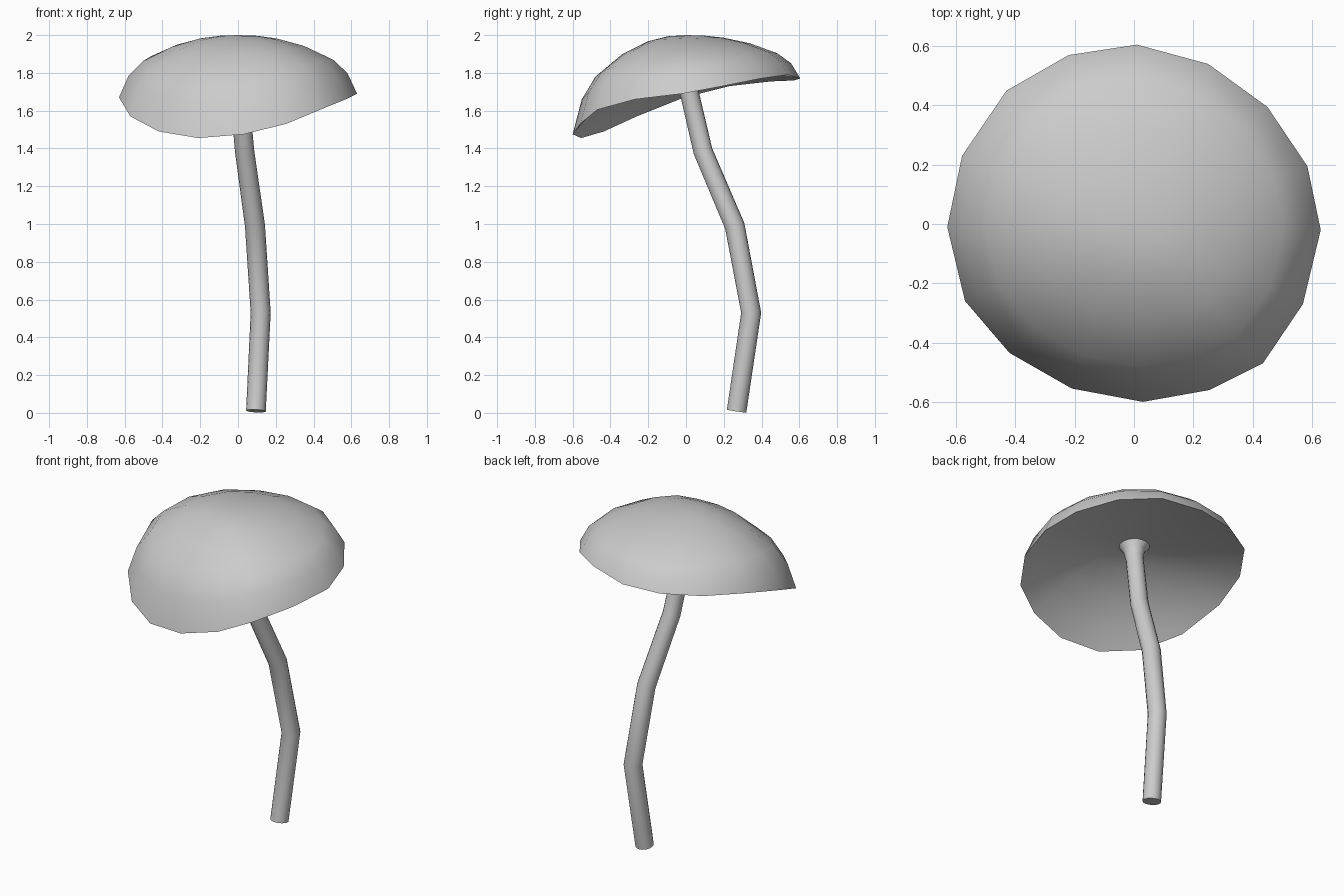
import bpy, bmesh, math
from mathutils import Vector

if "Cube" in bpy.data.objects:
    bpy.data.objects.remove(bpy.data.objects["Cube"])

grey = bpy.data.materials.new("plain grey")
grey.diffuse_color = (0.6, 0.6, 0.6, 1)
grey.use_nodes = True
grey.node_tree.nodes["Principled BSDF"].inputs["Base Color"].default_value = grey.diffuse_color


def skin(name, rings, start, end):
    """Bridge equal-length rings of points and close both ends with a point."""
    bm = bmesh.new()
    loops = [[bm.verts.new(p) for p in ring] for ring in rings]
    n = len(loops[0])
    for a, b in zip(loops, loops[1:]):
        for i in range(n):
            j = (i + 1) % n
            bm.faces.new((a[i], a[j], b[j], b[i]))
    for loop, tip in ((loops[0], start), (loops[-1], end)):
        v = bm.verts.new(tip)
        for i in range(n):
            bm.faces.new((loop[i], loop[(i + 1) % n], v))
    bmesh.ops.recalc_face_normals(bm, faces=bm.faces)
    mesh = bpy.data.meshes.new(name)
    bm.to_mesh(mesh)
    bm.free()
    mesh.materials.append(grey)
    obj = bpy.data.objects.new(name, mesh)
    bpy.context.collection.objects.link(obj)
    bpy.ops.object.select_all(action='DESELECT')
    obj.select_set(True)
    bpy.context.view_layer.objects.active = obj
    bpy.ops.object.shade_smooth_by_angle(angle=math.radians(50))


# Cap: wavy tilted rim, counter-clockwise from the right
rim = [(0.63, -0.02, 1.69), (0.585, 0.195, 1.73), (0.45, 0.395, 1.77), (0.25, 0.54, 1.79),
       (0.01, 0.605, 1.77), (-0.22, 0.57, 1.76), (-0.43, 0.45, 1.755), (-0.58, 0.23, 1.73),
       (-0.63, -0.01, 1.67), (-0.57, -0.26, 1.57), (-0.42, -0.435, 1.49), (-0.21, -0.555, 1.455),
       (0.03, -0.60, 1.475), (0.255, -0.56, 1.53), (0.435, -0.47, 1.605), (0.57, -0.27, 1.66)]


def cap_ring(apex, f, drop):
    return [(x * f, y * f, apex + (z - apex) * drop) for x, y, z in rim]


# (fraction of rim radius, fraction of the drop from apex to rim)
top = [(0.16, 0.012), (0.33, 0.06), (0.56, 0.19), (0.80, 0.42), (0.92, 0.65)]
under = [(0.86, 0.72), (0.62, 0.38), (0.35, 0.12), (0.14, 0.03)]
rings = [cap_ring(2.0, *t) for t in top] + [rim] + [cap_ring(1.82, *u) for u in under]
skin("cap", rings, (0, 0, 2.0), (0, 0, 1.82))

# Stem: bent tube that flares where it meets the cap
path = [(0.095, 0.268, 0.01, 0.052), (0.12, 0.345, 0.53, 0.053), (0.09, 0.258, 0.99, 0.053),
        (0.035, 0.09, 1.385, 0.051), (0.005, 0.012, 1.72, 0.050),
        (0.0, 0.0, 1.78, 0.06), (-0.005, -0.005, 1.83, 0.095)]
pts = [Vector(p[:3]) for p in path]
tube = []
for k, p in enumerate(pts):
    tangent = (pts[min(k + 1, len(pts) - 1)] - pts[max(k - 1, 0)]).normalized()
    side = Vector((0, 1, 0)).cross(tangent).normalized()
    fwd = tangent.cross(side)
    r = path[k][3]
    tube.append([p + r * (math.cos(a) * side + math.sin(a) * fwd)
                 for a in (2 * math.pi * i / 16 for i in range(16))])
skin("stem", tube, pts[0], pts[-1])
